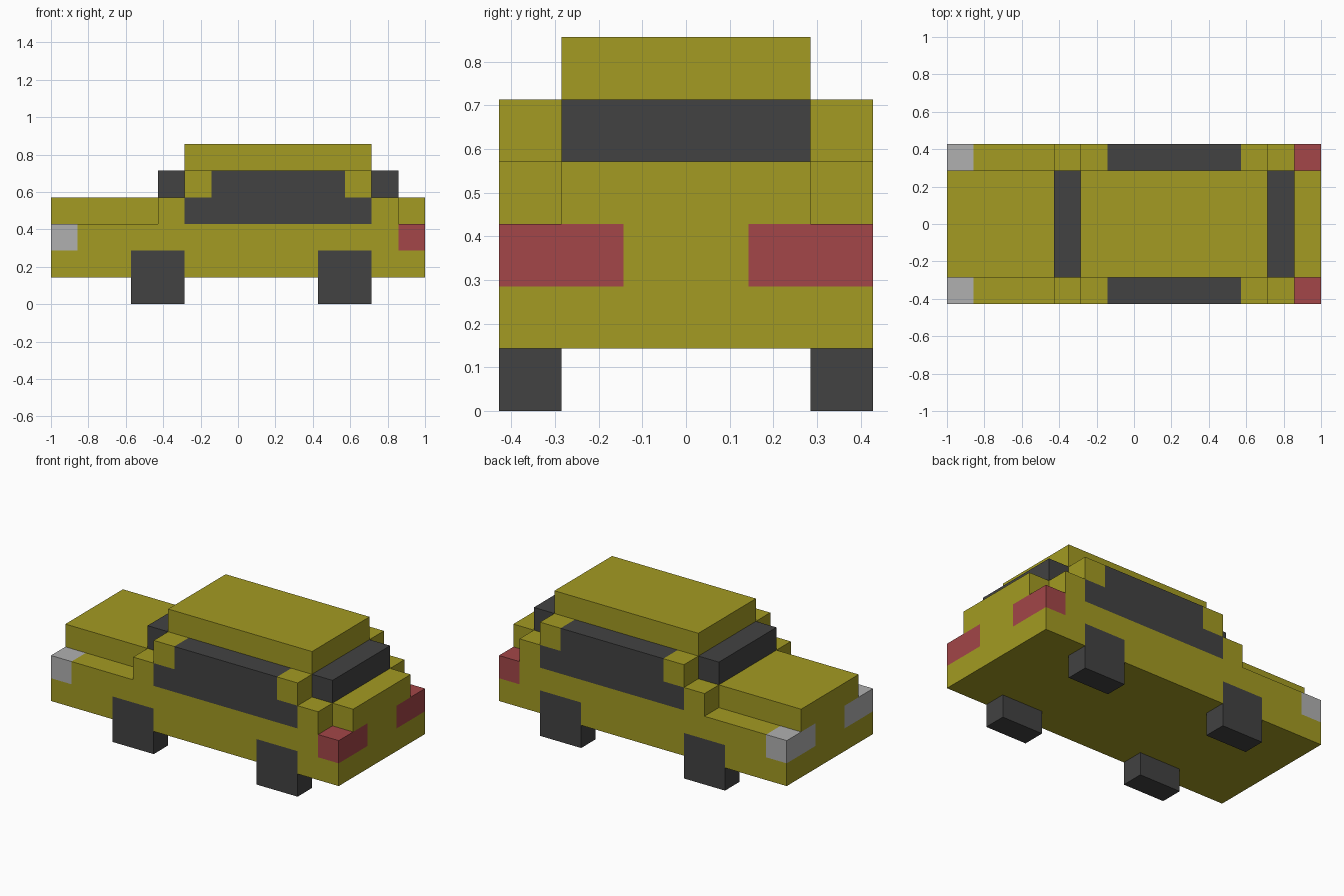
import bpy
import bmesh
import math

if "Cube" in bpy.data.objects:
    bpy.data.objects.remove(bpy.data.objects["Cube"])

U = 1 / 7  # block size: the car is 14 x 6 x 6 blocks


def material(name, rgb):
    m = bpy.data.materials.new(name)
    m.diffuse_color = (*rgb, 1)
    m.use_nodes = True
    m.node_tree.nodes["Principled BSDF"].inputs["Base Color"].default_value = m.diffuse_color
    return m


PAINT = material("olive yellow paint", (0.366, 0.328, 0.016))
DARK = material("dark grey", (0.0545, 0.0545, 0.0545))
RED = material("tail light red", (0.366, 0.0612, 0.0648))
GREY = material("headlight grey", (0.434, 0.434, 0.434))

blocks = {}    # block position -> part name
colours = {}   # part name -> material


def fill(name, mat, x, y, z):
    """Fill a range of blocks; later parts cut into earlier ones."""
    colours[name] = mat
    for i in range(*x):
        for j in range(*y):
            for k in range(*z):
                blocks[i, j, k] = name


def fill_both(name, mat, x, y, z):
    """Fill a range and its mirror image across the car."""
    fill("near_" + name, mat, x, y, z)
    fill("far_" + name, mat, x, (-y[1], -y[0]), z)


# Bodywork
fill("lower_body", PAINT, (-7, 7), (-3, 3), (1, 3))
fill("hood", PAINT, (-7, -3), (-2, 2), (3, 4))
fill("cabin", PAINT, (-3, 6), (-3, 3), (3, 4))
fill("cabin", PAINT, (-2, 5), (-3, 3), (4, 5))
fill("trunk", PAINT, (6, 7), (-2, 2), (3, 4))
fill("roof", PAINT, (-2, 5), (-2, 2), (5, 6))

# Glass
fill("windshield", DARK, (-3, -2), (-2, 2), (4, 5))
fill("rear_window", DARK, (5, 6), (-2, 2), (4, 5))
fill_both("side_window", DARK, (-2, 5), (-3, -2), (3, 4))
fill_both("side_window", DARK, (-1, 4), (-3, -2), (4, 5))

# Lights and wheels
fill_both("headlight", GREY, (-7, -6), (-3, -1), (2, 3))
fill_both("tail_light", RED, (6, 7), (-3, -1), (2, 3))
fill_both("front_wheel", DARK, (-4, -2), (-3, -2), (0, 2))
fill_both("back_wheel", DARK, (3, 5), (-3, -2), (0, 2))


def build(name, mat):
    """Make one part from the exposed sides of its blocks."""
    bm = bmesh.new()
    for pos in [p for p, owner in blocks.items() if owner == name]:
        for a in range(3):
            b, c = (a + 1) % 3, (a + 2) % 3
            for side in (0, 1):
                other = list(pos)
                other[a] += 2 * side - 1
                if tuple(other) in blocks:
                    continue
                quad = []
                for s, t in ((0, 0), (1, 0), (1, 1), (0, 1)):
                    co = list(pos)
                    co[a] += side
                    co[b] += s
                    co[c] += t
                    quad.append(bm.verts.new([v * U for v in co]))
                bm.faces.new(quad if side else quad[::-1])
    # Merge the block sides into large flat faces
    bmesh.ops.remove_doubles(bm, verts=bm.verts[:], dist=1e-4)
    bmesh.ops.dissolve_limit(bm, angle_limit=math.radians(1),
                             verts=bm.verts[:], edges=bm.edges[:])
    mesh = bpy.data.meshes.new(name)
    bm.to_mesh(mesh)
    bm.free()
    mesh.materials.append(mat)
    bpy.context.collection.objects.link(bpy.data.objects.new(name, mesh))


for part, mat in colours.items():
    build(part, mat)
